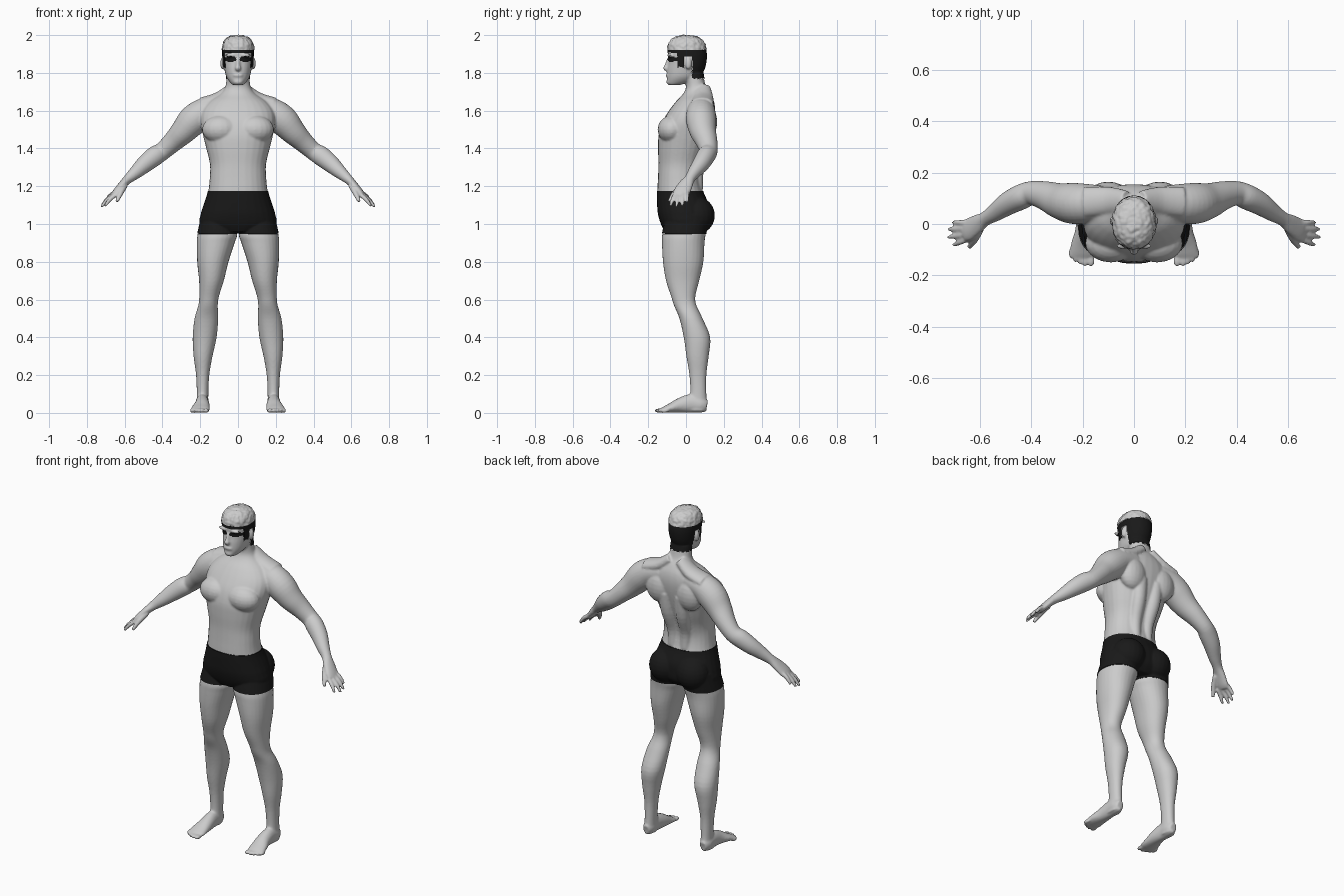
import bpy, bmesh, math
from mathutils import Vector, Matrix, noise

bm = bmesh.new()
N = 28


def spline(rows, steps=4):
    """Catmull-Rom resampling of parameter rows."""
    out = []
    for i in range(len(rows) - 1):
        a, b, c, d = rows[max(i - 1, 0)], rows[i], rows[i + 1], rows[min(i + 2, len(rows) - 1)]
        for k in range(steps):
            t = k / steps
            out.append([0.5 * (2 * q + (r - p) * t + (2 * p - 5 * q + 4 * r - s) * t * t
                               + (3 * q - p - 3 * r + s) * t ** 3) for p, q, r, s in zip(a, b, c, d)])
    return out + [list(rows[-1])]


def loft(rings):
    loops = [[bm.verts.new(p) for p in r] for r in rings]
    for a, b in zip(loops, loops[1:]):
        for i in range(N):
            bm.faces.new((a[i], a[(i + 1) % N], b[(i + 1) % N], b[i]))
    bm.faces.new(loops[0][::-1])
    bm.faces.new(loops[-1])


def slab(rows, side=1, power=2.0):
    """Stacked level sections: z, x min, x max, y front, y back."""
    rings = []
    for z, x0, x1, y0, y1 in spline(rows):
        ring = []
        for i in range(N):
            a = 2 * math.pi * i / N
            c, s = math.cos(a), math.sin(a)
            c = math.copysign(abs(c) ** (2 / power), c)
            s = math.copysign(abs(s) ** (2 / power), s)
            ring.append((side * ((x0 + x1) / 2 + c * (x1 - x0) / 2), (y0 + y1) / 2 + s * (y1 - y0) / 2, z))
        rings.append(ring)
    loft(rings)


def tube(rows, side=1, ref=(0, 1, 0)):
    """Sections along a path: x, y, z, radius along ref, other radius."""
    pts = spline(rows)
    rings = []
    for i, (x, y, z, ru, rv) in enumerate(pts):
        t = (Vector(pts[min(i + 1, len(pts) - 1)][:3]) - Vector(pts[max(i - 1, 0)][:3])).normalized()
        r = Vector(ref)
        u = (r - t * r.dot(t)).normalized()
        v = t.cross(u)
        ring = [Vector((x, y, z)) + u * ru * math.cos(2 * math.pi * k / N)
                + v * rv * math.sin(2 * math.pi * k / N) for k in range(N)]
        rings.append([(side * p.x, p.y, p.z) for p in ring])
    loft(rings)


def blob(c, r, side=1):
    m = Matrix.Translation((side * c[0], c[1], c[2])) @ Matrix.Diagonal((*r, 1))
    bmesh.ops.create_uvsphere(bm, u_segments=20, v_segments=12, radius=1, matrix=m)


# torso and neck: z, half width, front, back
torso = [(.96, .12, -.11, .09), (1.0, .197, -.13, .12), (1.05, .195, -.145, .125), (1.1, .18, -.15, .12),
         (1.17, .158, -.152, .09), (1.25, .149, -.148, .076), (1.32, .149, -.146, .088), (1.4, .168, -.148, .115),
         (1.47, .185, -.145, .135), (1.54, .198, -.125, .15), (1.6, .19, -.09, .155), (1.65, .15, -.052, .148),
         (1.69, .092, -.015, .13), (1.73, .066, .0, .105), (1.8, .06, -.01, .09)]
slab([(z, -w, w, f, b) for z, w, f, b in torso], power=2.2)

# head
head = [(1.735, .025, -.092, -.04), (1.75, .042, -.1, .02), (1.78, .062, -.101, .07), (1.82, .072, -.099, .096),
        (1.86, .078, -.093, .106), (1.9, .081, -.095, .108), (1.94, .079, -.092, .1), (1.97, .068, -.08, .086),
        (1.987, .046, -.052, .058), (1.995, .012, -.015, .015)]
slab([(z, -w, w, f, b) for z, w, f, b in head], power=2.15)
# nose, lips, chin
tube([(0, -.09, 1.875, .01, .009), (0, -.1, 1.84, .013, .011), (0, -.106, 1.825, .015, .016),
      (0, -.1, 1.814, .008, .012)])
blob((0, -.098, 1.787), (.026, .01, .009))
blob((0, -.09, 1.753), (.026, .014, .015))

for s in (1, -1):
    # brow, ear, chest, back, seat muscles
    blob((.035, -.086, 1.893), (.035, .013, .009), s)
    blob((.083, .012, 1.85), (.011, .018, .032), s)
    blob((.09, -.075, 1.5), (.1, .075, .075), s)
    blob((.1, .105, 1.54), (.085, .06, .1), s)
    blob((.09, .06, 1.045), (.093, .09, .095), s)
    tube([(.04, .06, 1.18, .03, .03), (.042, .062, 1.28, .032, .034), (.05, .1, 1.4, .038, .04),
          (.055, .12, 1.52, .035, .04)], s)
    # trapezius
    tube([(.03, .085, 1.72, .045, .03), (.1, .09, 1.665, .055, .035), (.19, .085, 1.635, .06, .035)], s)
    # arm to palm
    tube([(.08, .085, 1.62, .06, .06), (.17, .08, 1.595, .075, .075), (.235, .08, 1.55, .08, .081),
          (.29, .09, 1.49, .07, .068), (.345, .11, 1.435, .057, .055), (.4, .12, 1.385, .047, .048),
          (.44, .105, 1.36, .049, .052), (.49, .08, 1.32, .045, .047), (.54, .045, 1.275, .035, .036),
          (.58, .02, 1.24, .028, .026), (.61, 0, 1.21, .038, .021), (.645, -.022, 1.17, .044, .018),
          (.662, -.03, 1.152, .038, .013)], s)
    # fingers and thumb
    for base, tip in (((.65, .005, 1.17), (.705, .006, 1.115)), ((.655, -.017, 1.163), (.722, -.02, 1.095)),
                      ((.652, -.04, 1.158), (.724, -.052, 1.09)), ((.643, -.058, 1.157), (.704, -.083, 1.095))):
        b, t = Vector(base), Vector(tip)
        mid = b.lerp(t, .5) + Vector((.004, 0, .004))
        tube([(*b, .011, .011), (*mid, .011, .011), (*t, .0075, .0075)], s)
    tube([(.6, -.015, 1.205, .018, .016), (.62, -.06, 1.165, .014, .014), (.642, -.09, 1.118, .009, .009)],
         s, (1, 0, 0))
    # leg
    slab([(1.05, .03, .19, -.1, .12), (.95, .005, .213, -.125, .105), (.9, .018, .218, -.127, .098),
          (.8, .05, .216, -.122, .092), (.7, .075, .206, -.106, .07), (.62, .1, .205, -.08, .05),
          (.57, .107, .21, -.064, .055), (.5, .105, .23, -.035, .088), (.4, .113, .24, -.012, .128),
          (.3, .135, .235, .002, .12), (.2, .152, .222, .018, .108), (.1, .157, .218, .022, .108),
          (.05, .157, .22, .005, .112), (.01, .162, .22, .01, .108)], s, 2.1)
    # foot and toes
    tube([(.19, .11, .035, .02, .03), (.19, .08, .042, .033, .042), (.19, .03, .05, .034, .05),
          (.19, -.03, .04, .04, .04), (.197, -.08, .026, .048, .026), (.2, -.115, .017, .05, .017),
          (.2, -.132, .012, .044, .011)], s, (1, 0, 0))
    for x, y, r in ((.168, -.143, .0145), (.191, -.143, .0105), (.21, -.136, .0105),
                    (.228, -.126, .01), (.244, -.113, .01)):
        blob((x, y, .012), (r, .024, .012), s)

# fuse the parts into one smooth skin
bmesh.ops.recalc_face_normals(bm, faces=bm.faces)
mesh = bpy.data.meshes.new("body_base")
bm.to_mesh(mesh)
bm.free()
base = bpy.data.objects.new("body_base", mesh)
bpy.context.collection.objects.link(base)
rm = base.modifiers.new("fuse", 'REMESH')
rm.mode = 'VOXEL'
rm.voxel_size = .006
sm = base.modifiers.new("soften", 'SMOOTH')
sm.factor, sm.iterations = .5, 4
dg = bpy.context.evaluated_depsgraph_get()
fused = bpy.data.meshes.new_from_object(base.evaluated_get(dg))
bpy.data.objects.remove(base)

whole = bmesh.new()
whole.from_mesh(fused)
for z in (.948, 1.175, 1.922, 1.905):
    bmesh.ops.bisect_plane(whole, geom=whole.verts[:] + whole.edges[:] + whole.faces[:],
                           plane_co=(0, 0, z), plane_no=(0, 0, 1))


def region(p):
    """Which garment, hair or skin part a surface point belongs to."""
    x, y, z = abs(p.x), p.y, p.z
    if .948 < z < 1.175 and x < .32:
        return "shorts"
    if z > 1.922:
        return "hair_top"
    ear = -.008 < y < .032 and 1.81 < z < 1.888
    if z > 1.905 or (z > 1.77 and y > .03 and not ear) or (z > 1.83 and y > -.045 and not ear):
        return "hair_sides"
    if y < -.04 and ((x - .04) / .033) ** 2 + ((z - 1.873) / .015) ** 2 < 1:
        return "eye_shade"
    return "body_skin"


black = bpy.data.materials.new("black")
black.diffuse_color = (.01, .01, .01, 1)

# cut the skin into parts, raising cloth and hair slightly
for name, lift, mat in (("body_skin", 0, None), ("shorts", .003, black), ("hair_sides", .003, black),
                        ("hair_top", .005, None), ("eye_shade", 0, black)):
    part = whole.copy()
    bmesh.ops.delete(part, geom=[f for f in part.faces if region(f.calc_center_median()) != name],
                     context='FACES')
    part.normal_update()
    for v in part.verts:
        curl = .005 * noise.noise(v.co * 70) if name == "hair_top" else 0
        v.co += v.normal * (lift + curl)
    for f in part.faces:
        f.smooth = True
    me = bpy.data.meshes.new(name)
    part.to_mesh(me)
    part.free()
    if mat:
        me.materials.append(mat)
    bpy.context.collection.objects.link(bpy.data.objects.new(name, me))
whole.free()
